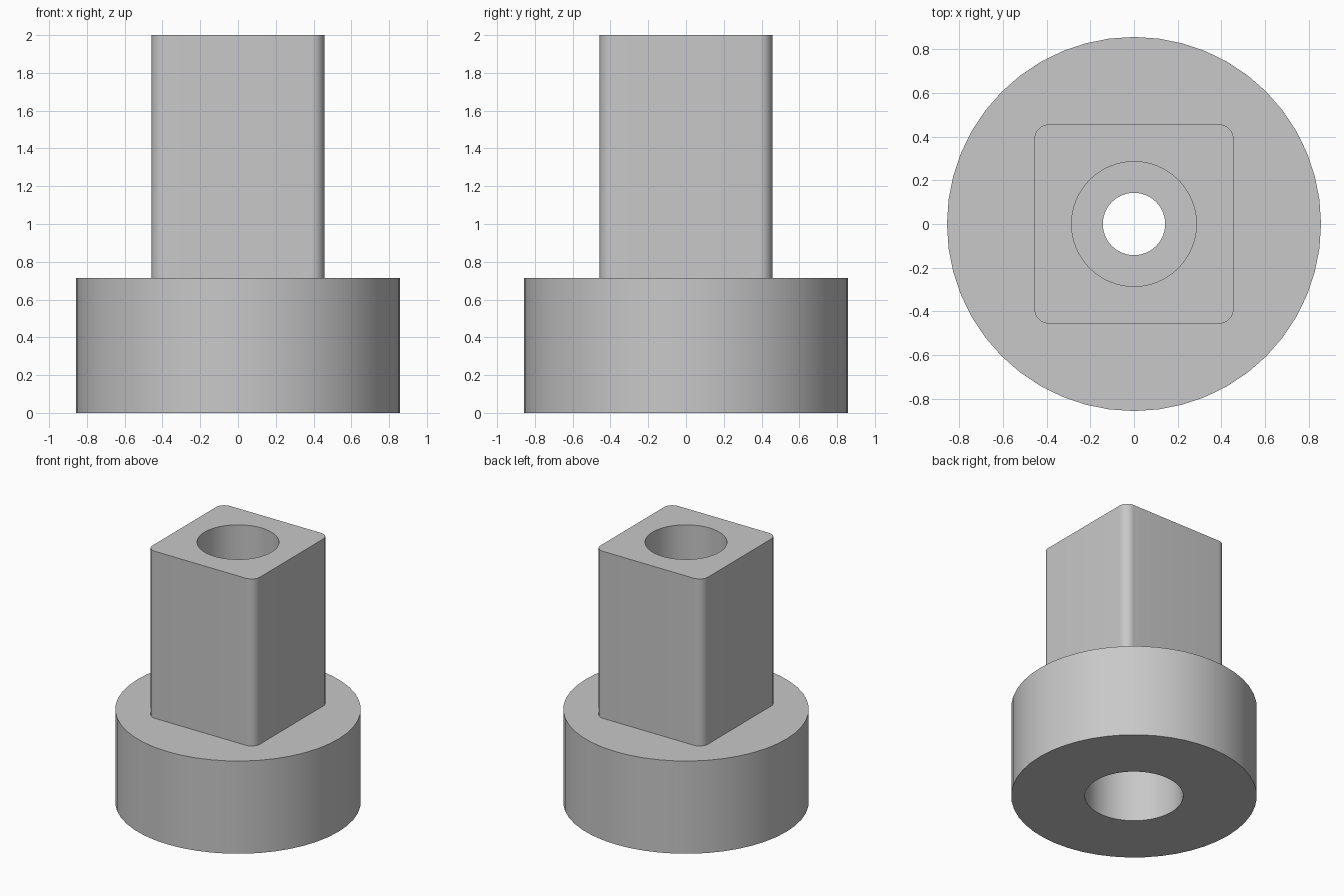
import bpy, bmesh
from math import cos, sin, pi

SEGS = 48  # sides of every ring

cube = bpy.data.objects.get("Cube")
if cube:
    bpy.data.objects.remove(cube, do_unlink=True)

grey = bpy.data.materials.new("plain grey")
grey.use_nodes = True
grey.diffuse_color = (0.58, 0.58, 0.58, 1)
grey.node_tree.nodes["Principled BSDF"].inputs["Base Color"].default_value = grey.diffuse_color


def circle(radius, z):
    return [(radius * cos(2 * pi * i / SEGS), radius * sin(2 * pi * i / SEGS), z)
            for i in range(SEGS)]


def rounded_square(half, fillet, z):
    points, per_corner = [], SEGS // 4
    for corner in range(4):
        mid = pi / 4 + corner * pi / 2
        cx = (half - fillet) * (1 if cos(mid) > 0 else -1)
        cy = (half - fillet) * (1 if sin(mid) > 0 else -1)
        for i in range(per_corner):
            a = pi / 2 * (corner + i / (per_corner - 1))
            points.append((cx + fillet * cos(a), cy + fillet * sin(a), z))
    return points


# Cross-sections followed around the closed solid, from the bottom bore outward
BASE_TOP, TOP = 0.714, 2.0
SOCKET_END, BORE_END = 0.57, 0.86
rings = [
    circle(0.343, 0),                         # bottom socket rim
    circle(0.857, 0),                         # round base
    circle(0.857, BASE_TOP),
    rounded_square(0.457, 0.07, BASE_TOP),    # square shaft
    rounded_square(0.457, 0.07, TOP),
    circle(0.286, TOP),                       # top counterbore
    circle(0.286, BORE_END),
    circle(0.143, BORE_END),                  # narrow through hole
    circle(0.143, SOCKET_END),
    circle(0.343, SOCKET_END),                # bottom socket
]

bm = bmesh.new()
loops = [[bm.verts.new(p) for p in ring] for ring in rings]
for a, b in zip(loops, loops[1:] + loops[:1]):
    for i in range(SEGS):
        j = (i + 1) % SEGS
        bm.faces.new((a[i], a[j], b[j], b[i]))
bmesh.ops.recalc_face_normals(bm, faces=bm.faces)

mesh = bpy.data.meshes.new("flanged_square_shaft")
bm.to_mesh(mesh)
bm.free()
mesh.materials.append(grey)
shaft = bpy.data.objects.new("flanged_square_shaft", mesh)
bpy.context.collection.objects.link(shaft)

# Smooth walls with crisp rims
bpy.ops.object.select_all(action='DESELECT')
shaft.select_set(True)
bpy.context.view_layer.objects.active = shaft
bpy.ops.object.shade_smooth_by_angle(angle=pi / 6)
